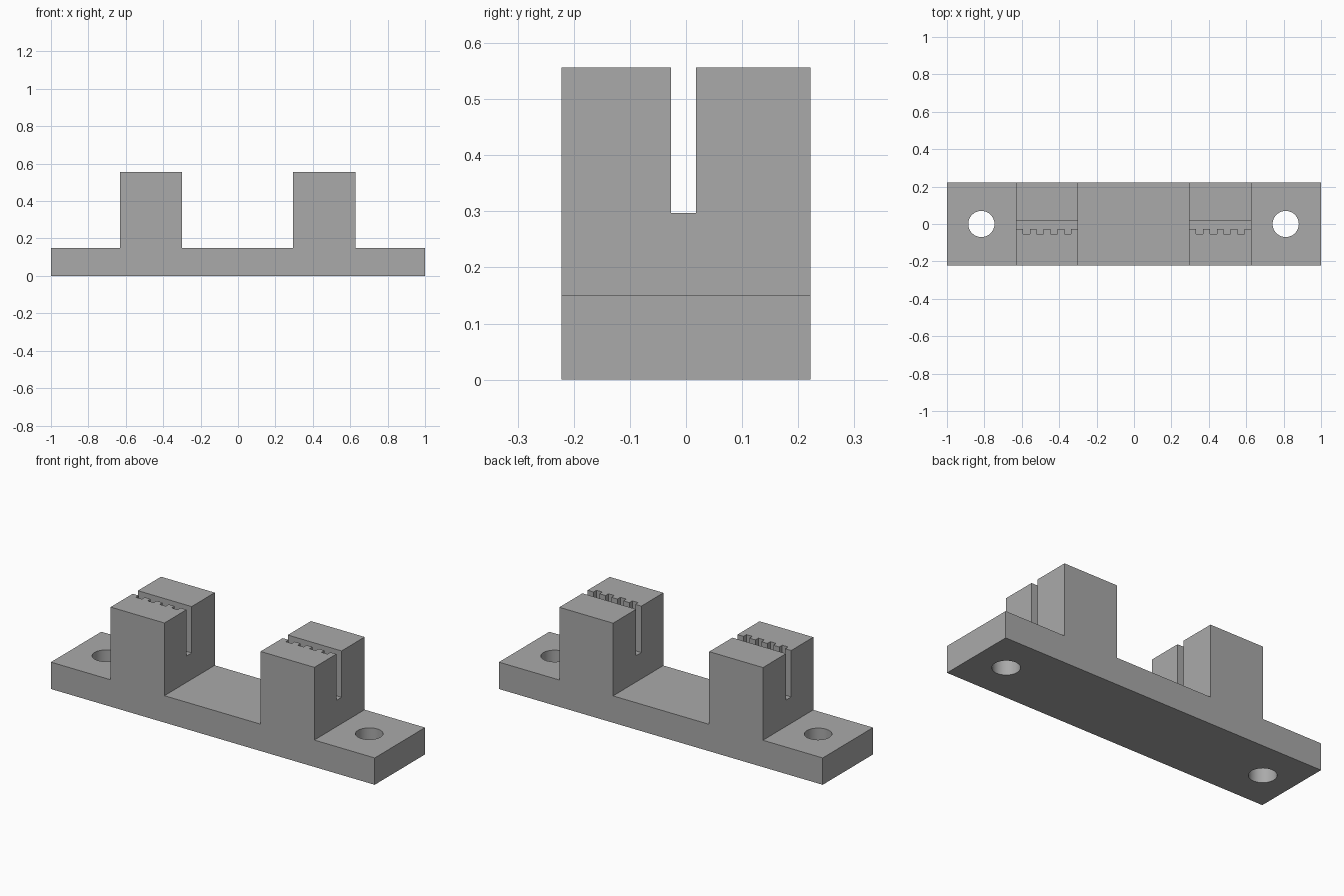
import bpy, bmesh
from math import radians
from mathutils import Vector

if "Cube" in bpy.data.objects:
    bpy.data.objects.remove(bpy.data.objects["Cube"], do_unlink=True)

HALF_DEPTH, BASE_TOP, POST_TOP = 0.222, 0.15, 0.556
POSTS = [(-0.631, -0.299), (0.295, 0.627)]
SLOT_FLOOR, SLOT_FRONT, SLOT_BACK, NOTCH_BACK = 0.297, -0.027, 0.018, -0.053
HOLES, HOLE_RADIUS = (-0.816, 0.811), 0.07

grey = bpy.data.materials.new("plain grey")
grey.use_nodes = True
colour = (0.4, 0.4, 0.4, 1)
grey.diffuse_color = colour
grey.node_tree.nodes["Principled BSDF"].inputs["Base Color"].default_value = colour


def extrude_profile(name, points, direction):
    """Solid made by sweeping a closed outline along a direction."""
    bm = bmesh.new()
    face = bm.faces.new([bm.verts.new(p) for p in points])
    swept = bmesh.ops.extrude_face_region(bm, geom=[face])["geom"]
    bmesh.ops.translate(bm, vec=Vector(direction),
                        verts=[v for v in swept if isinstance(v, bmesh.types.BMVert)])
    bmesh.ops.recalc_face_normals(bm, faces=bm.faces)
    mesh = bpy.data.meshes.new(name)
    bm.to_mesh(mesh)
    bm.free()
    mesh.materials.append(grey)
    obj = bpy.data.objects.new(name, mesh)
    bpy.context.collection.objects.link(obj)
    return obj


def cut(target, cutter):
    """Subtract a cutter, then discard it."""
    cutter.hide_render = True
    mod = target.modifiers.new("cut", "BOOLEAN")
    mod.operation, mod.solver, mod.object = "DIFFERENCE", "EXACT", cutter
    bpy.context.view_layer.objects.active = target
    bpy.ops.object.modifier_apply(modifier=mod.name)
    bpy.data.objects.remove(cutter, do_unlink=True)


# Bracket body: base plate with two upright posts, as one front outline
outline = [(-1, 0), (-1, BASE_TOP)]
for x0, x1 in POSTS:
    outline += [(x0, BASE_TOP), (x0, POST_TOP), (x1, POST_TOP), (x1, BASE_TOP)]
outline += [(1, BASE_TOP), (1, 0)]
body = extrude_profile("belt_clamp_bracket",
                       [(x, -HALF_DEPTH, z) for x, z in outline],
                       (0, 2 * HALF_DEPTH, 0))

# Toothed slots: comb outline with four notches in the front wall
for x0, x1 in POSTS:
    step = (x1 - x0) / 9
    comb = [(x0 - 0.1, SLOT_BACK), (x0 - 0.1, SLOT_FRONT)]
    for i in range(1, 9, 2):
        a, b = x0 + i * step, x0 + (i + 1) * step
        comb += [(a, SLOT_FRONT), (a, NOTCH_BACK), (b, NOTCH_BACK), (b, SLOT_FRONT)]
    comb += [(x1 + 0.1, SLOT_FRONT), (x1 + 0.1, SLOT_BACK)]
    cut(body, extrude_profile("slot_cutter",
                              [(x, y, SLOT_FLOOR) for x, y in comb], (0, 0, 1)))

# Screw holes through the base ends
for x in HOLES:
    bpy.ops.mesh.primitive_cylinder_add(vertices=48, radius=HOLE_RADIUS,
                                        depth=1, location=(x, 0, 0))
    cut(body, bpy.context.object)

# Smooth hole walls, sharp edges elsewhere
bpy.ops.object.select_all(action="DESELECT")
body.select_set(True)
bpy.context.view_layer.objects.active = body
bpy.ops.object.shade_smooth_by_angle(angle=radians(30))
